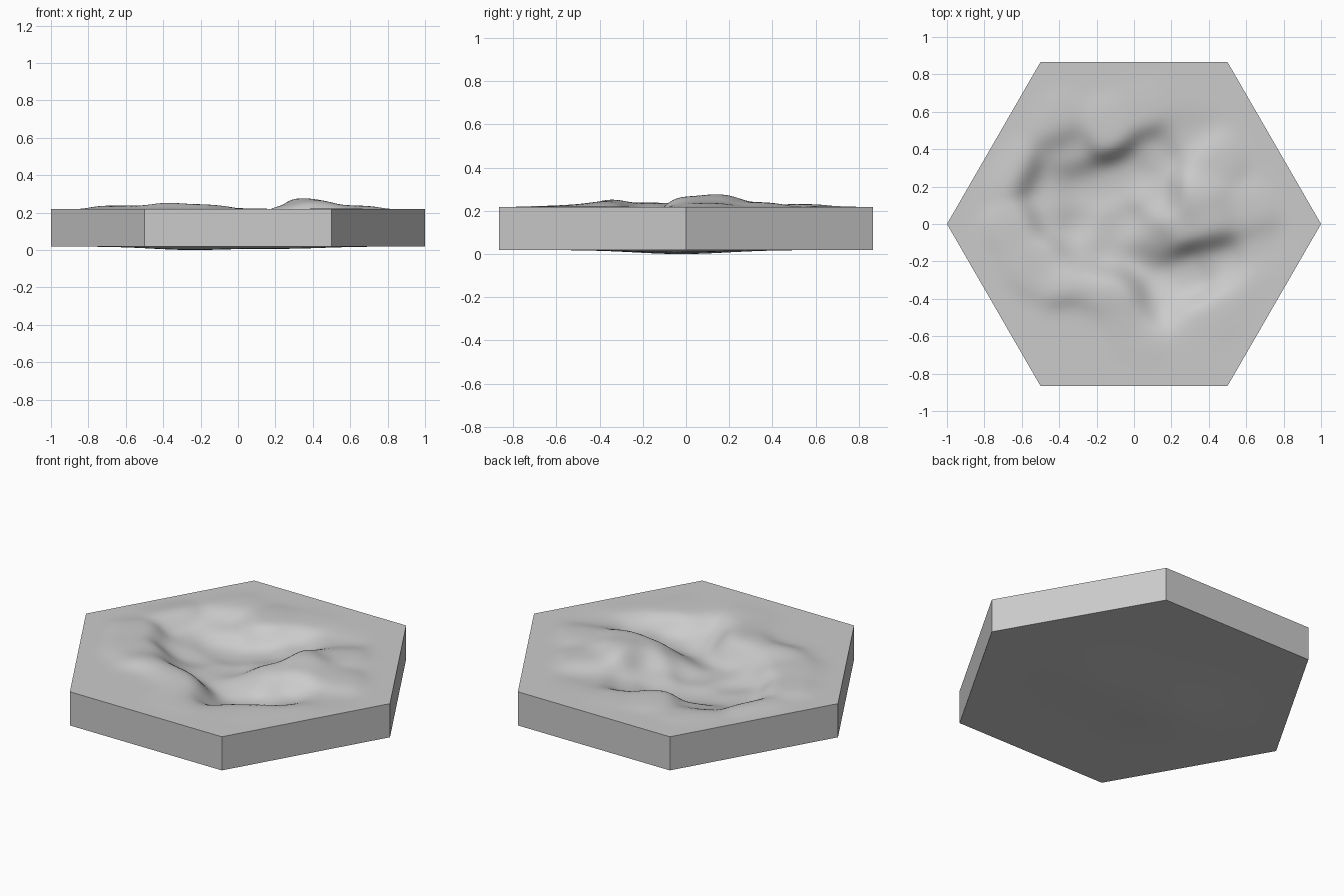
import bpy, bmesh, math
from mathutils import Matrix

if "Cube" in bpy.data.objects:
    bpy.data.objects.remove(bpy.data.objects["Cube"])

TOP, BASE = 0.22, 0.02

# Sculpted landmarks: x, y, height relative to the tile's flat top
MARKS = [
    # north and west rims
    (.06, .60, .005), (-.14, .50, .015), (-.42, .54, .008), (-.65, .28, .02), (-.63, -.02, .022),
    (-.56, -.20, .022), (.28, .64, 0),
    # left ridge
    (-.45, -.20, .02), (-.35, -.29, .045), (-.20, -.34, .032), (-.06, -.37, .025),
    (-.30, -.53, 0), (-.02, -.48, .012), (.05, -.60, .005),
    # right mound
    (.32, .14, .07), (.42, .01, .055), (.22, 0, .025), (.41, .32, .025), (.60, .05, .022),
    (.09, -.09, -.05),
    # front rim
    (.28, -.55, 0), (.47, -.48, .005), (.62, -.33, .005),
    # front hollow
    (.02, -.20, -.14), (.12, -.30, -.14), (.14, -.42, -.08), (.30, -.27, -.11), (.47, -.20, -.06),
    (.66, -.14, -.005),
    # central basin
    (-.05, 0, -.12), (-.15, .20, -.13), (-.30, .20, -.12), (-.47, .19, -.08), (0, .26, -.11),
    (-.35, .37, -.05), (.12, .38, -.07), (.28, .48, -.015), (-.30, 0, -.12), (-.43, .04, -.07),
    (-.15, -.15, -.11), (-.30, -.15, -.07), (.12, .15, -.07),
]


def edge_fade(x, y):
    """0 on the hexagon's border, 1 inside."""
    d = max(abs(y), abs(y / 2 + x * math.sqrt(.75)), abs(y / 2 - x * math.sqrt(.75)))
    t = min(max((math.sqrt(.75) - d) / .22, 0), 1)
    return t * t * (3 - 2 * t)


def terrain(x, y):
    """Smooth blend of the landmark heights."""
    total, weight = 0, .12
    for px, py, h in MARKS:
        w = math.exp(-((x - px) ** 2 + (y - py) ** 2) / (2 * .075 ** 2))
        total += w * h
        weight += w
    return total / weight * edge_fade(x, y)


def belly(x, y):
    """Very shallow sag of the underside."""
    left = .018 * math.exp(-((x + .25) ** 2 + (y + .02) ** 2) / .09)
    right = .011 * math.exp(-((x - .26) ** 2 + (y + .05) ** 2) / .08)
    return -min(left + right, .02) * edge_fade(x, y)


# Hexagon grid, extruded to a tile
bm = bmesh.new()
bmesh.ops.create_circle(bm, cap_ends=True, cap_tris=True, segments=6, radius=1,
                        matrix=Matrix.Rotation(math.pi / 2, 4, 'Z'))
bmesh.ops.subdivide_edges(bm, edges=bm.edges[:], cuts=44, use_grid_fill=True)
bottom = bm.verts[:]
ext = bmesh.ops.extrude_face_region(bm, geom=bm.faces[:], use_keep_orig=True)
top = [g for g in ext['geom'] if isinstance(g, bmesh.types.BMVert)]
for v in bottom:
    v.co.z = BASE + belly(v.co.x, v.co.y)
for v in top:
    v.co.z = TOP + terrain(v.co.x, v.co.y)
low = min(v.co.z for v in bottom)
for v in bm.verts:
    v.co.z -= low
bmesh.ops.recalc_face_normals(bm, faces=bm.faces[:])

mesh = bpy.data.meshes.new("terrain_tile")
bm.to_mesh(mesh)
bm.free()
tile = bpy.data.objects.new("terrain_tile", mesh)
bpy.context.collection.objects.link(tile)
bpy.context.view_layer.objects.active = tile
tile.select_set(True)
bpy.ops.object.shade_smooth_by_angle(angle=math.radians(30))
